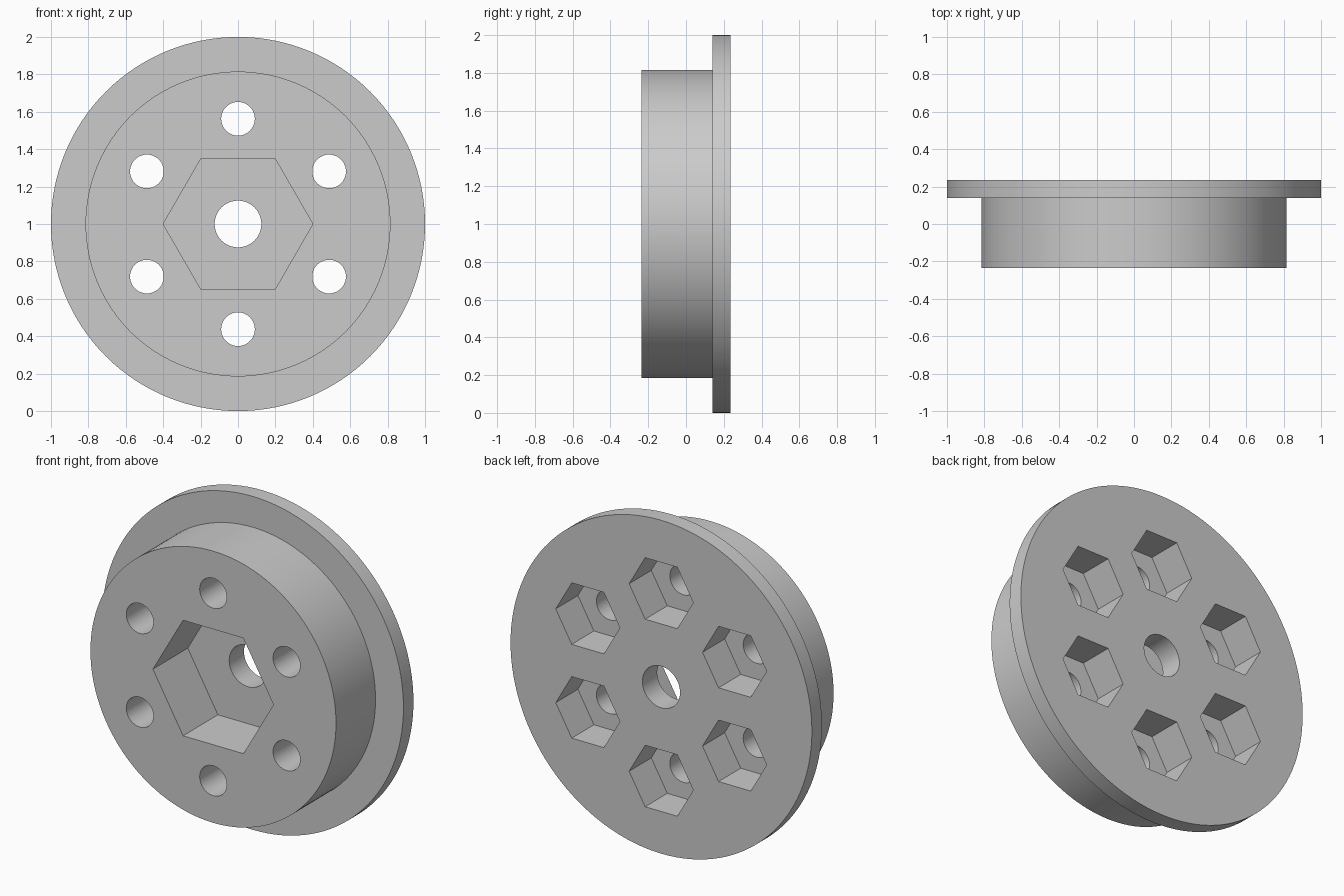
import bpy
from math import radians, cos, sin, pi

if "Cube" in bpy.data.objects:
    bpy.data.objects.remove(bpy.data.objects["Cube"], do_unlink=True)

FRONT, BACK, STEP = -0.235, 0.235, 0.14
MID = 1.0          # height of the wheel axis
SPILL = 0.05       # how far cutters stick out of the faces

grey = bpy.data.materials.new("plain grey")
grey.use_nodes = True
colour = (0.6, 0.6, 0.6, 1)
grey.diffuse_color = colour
grey.node_tree.nodes["Principled BSDF"].inputs["Base Color"].default_value = colour


def prism(name, radius, y0, y1, sides, x=0, z=MID):
    """Cylinder or prism lying along y, with corners on the x axis."""
    bpy.ops.mesh.primitive_cylinder_add(vertices=sides, radius=radius, depth=y1 - y0)
    ob = bpy.context.object
    ob.name = name
    ob.rotation_euler = (radians(90), radians(30) if sides == 6 else 0, 0)
    ob.location = (x, (y0 + y1) / 2, z)
    bpy.ops.object.transform_apply(location=True, rotation=True, scale=True)
    return ob


def combine(target, tool, operation):
    """Apply a boolean and remove the tool object."""
    mod = target.modifiers.new(operation.lower(), "BOOLEAN")
    mod.operation, mod.object, mod.solver = operation, tool, "EXACT"
    bpy.context.view_layer.objects.active = target
    bpy.ops.object.modifier_apply(modifier=mod.name)
    bpy.data.objects.remove(tool, do_unlink=True)


# Drum with a wider flange at the back
wheel = prism("flanged_wheel", 0.815, FRONT, BACK - 0.03, 128)
combine(wheel, prism("flange", 1.0, STEP, BACK, 128), "UNION")

# Central bore and large hexagonal recess in the front
combine(wheel, prism("bore", 0.125, FRONT - SPILL, BACK + SPILL, 48), "DIFFERENCE")
combine(wheel, prism("hub_recess", 0.4, FRONT - SPILL, FRONT + 0.33, 6), "DIFFERENCE")

# Ring of bolt holes, each with a hexagonal nut pocket in the back
for i in range(6):
    angle = pi / 2 + i * pi / 3
    x, z = 0.5625 * cos(angle), MID + 0.5625 * sin(angle)
    combine(wheel, prism("bolt_hole", 0.09, FRONT - SPILL, BACK + SPILL, 40, x, z), "DIFFERENCE")
    combine(wheel, prism("nut_pocket", 0.213, BACK - 0.21, BACK + SPILL, 6, x, z), "DIFFERENCE")

# Finish: one colour, smooth round walls and sharp edges
wheel.data.materials.clear()
wheel.data.materials.append(grey)
for face in wheel.data.polygons:
    face.material_index = 0
bpy.ops.object.select_all(action="DESELECT")
wheel.select_set(True)
bpy.context.view_layer.objects.active = wheel
bpy.ops.object.shade_smooth_by_angle(angle=radians(30))
